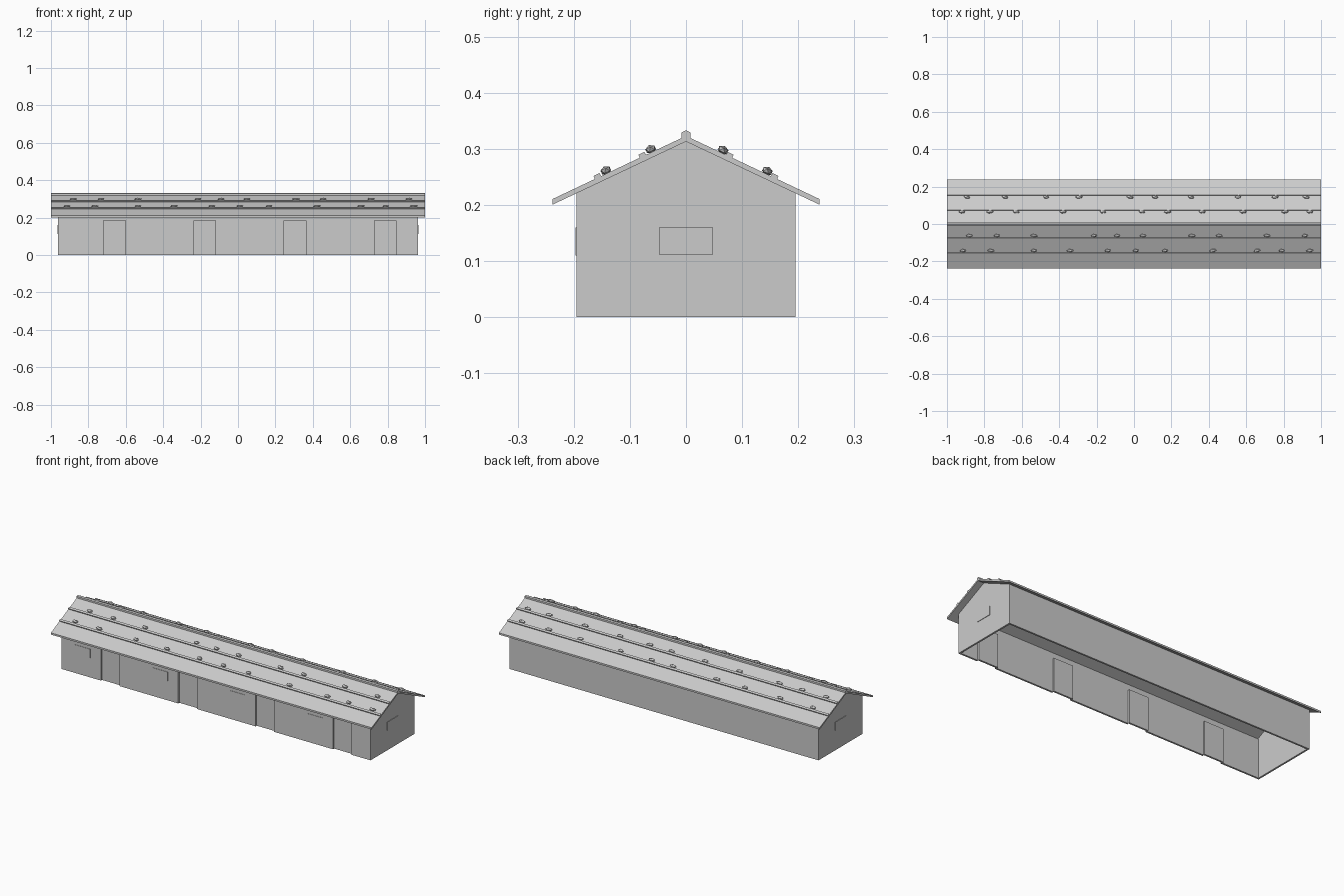
import bpy, bmesh, math, random
from mathutils import Vector, Matrix

if "Cube" in bpy.data.objects:
    bpy.data.objects.remove(bpy.data.objects["Cube"])

random.seed(4)
WX, WY, T = 0.963, 0.195, 0.01          # wall half sizes and thickness
APEX, SLOPE = 0.313, 0.473              # roof underside at ridge, fall per unit y
ROOF_T = 0.01


def finish(name, bm):
    bmesh.ops.recalc_face_normals(bm, faces=bm.faces)
    me = bpy.data.meshes.new(name)
    bm.to_mesh(me)
    bm.free()
    ob = bpy.data.objects.new(name, me)
    bpy.context.collection.objects.link(ob)
    return ob


def add_box(bm, x0, x1, y0, y1, z0, z1):
    m = Matrix.Translation(((x0 + x1) / 2, (y0 + y1) / 2, (z0 + z1) / 2))
    m = m @ Matrix.Diagonal((x1 - x0, y1 - y0, z1 - z0, 1))
    bmesh.ops.create_cube(bm, size=1, matrix=m)


def add_prism(bm, profile, x0, x1):
    """Extrude a (y, z) outline along x."""
    f = bm.faces.new([bm.verts.new((x0, y, z)) for y, z in profile])
    r = bmesh.ops.extrude_face_region(bm, geom=[f])
    vs = [v for v in r["geom"] if isinstance(v, bmesh.types.BMVert)]
    bmesh.ops.translate(bm, verts=vs, vec=(x1 - x0, 0, 0))


def under(y):
    return APEX - SLOPE * abs(y)


EAVE = under(WY)

# gable end walls
bm = bmesh.new()
gable = [(-WY, 0), (WY, 0), (WY, EAVE), (0, APEX), (-WY, EAVE)]
add_prism(bm, gable, WX - T, WX)
add_prism(bm, gable, -WX, -WX + T)
finish("gable_walls", bm)

# back wall
bm = bmesh.new()
add_box(bm, -WX + T, WX - T, WY - T, WY, 0, EAVE)
finish("back_wall", bm)

# front wall: piers and lintels around four doorways
bays = [(-1.5 + i) * 0.4825 for i in range(4)]
doors = [c + 0.063 for c in bays]
DW, DH = 0.058, 0.185
bm = bmesh.new()
x = -WX + T
for d in doors:
    add_box(bm, x, d - DW, -WY, -WY + T, 0, EAVE)
    add_box(bm, d - DW, d + DW, -WY, -WY + T, DH, EAVE)
    x = d + DW
add_box(bm, x, WX - T, -WY, -WY + T, 0, EAVE)
finish("front_wall", bm)

# recessed doors
for i, d in enumerate(doors):
    bm = bmesh.new()
    add_box(bm, d - DW - 0.003, d + DW + 0.003, -WY + T, -WY + 2 * T, 0, DH + 0.003)
    finish(f"door_{i + 1}", bm)

# shallow window panels on the front and both gables
bm = bmesh.new()
for c in bays:
    add_box(bm, c - 0.155, c - 0.06, -WY - 0.002, -WY + 0.002, 0.11, 0.16)
for s in (-1, 1):
    a, b = sorted((s * (WX - 0.002), s * (WX + 0.003)))
    add_box(bm, a, b, -0.048, 0.048, 0.112, 0.16)
finish("windows", bm)

# roof sheets
bm = bmesh.new()
E = 0.238
add_prism(bm, [(-E, under(E)), (0, APEX), (E, under(E)),
               (E, under(E) + ROOF_T), (0, APEX + ROOF_T), (-E, under(E) + ROOF_T)], -1, 1)
finish("roof", bm)

# ridge beam
bm = bmesh.new()
add_prism(bm, [(-0.008, 0.316), (0.008, 0.316), (0.008, 0.329), (0, 0.333), (-0.008, 0.329)], -1, 1)
finish("ridge_beam", bm)

# battens that hold the stones on both slopes
tilt = math.atan(SLOPE)
bm = bmesh.new()
for s in (-1, 1):
    for y in (0.077, 0.157):
        n = Vector((s * math.sin(tilt), math.cos(tilt)))
        t = Vector((s * math.cos(tilt), -math.sin(tilt)))
        o = Vector((s * y, under(y) + ROOF_T))
        add_prism(bm, [o + t * a + n * b for a, b in
                       ((-0.006, -0.002), (0.006, -0.002), (0.006, 0.006), (-0.006, 0.006))], -1, 1)
finish("roof_battens", bm)

# roof stones, one row above each batten
rows = {
    0.145: (-.893, -.69, -.47, -.294, -.021, .112, .305, .556, .754, .92),
    0.066: (-.92, -.77, -.63, -.38, -.166, .043, .18, .364, .583, .807, .94),
    -0.063: (-.88, -.733, -.535, -.214, -.09, .048, .31, .455, .711, .914),
    -0.143: (-.914, -.765, -.535, -.342, -.14, .01, .166, .422, .658, .79, .94),
}
bm = bmesh.new()
for y, xs in rows.items():
    side = math.copysign(1, y)
    for x in xs:
        k = random.uniform(0.85, 1.1)
        m = (Matrix.Translation((x, y, under(y) + ROOF_T + 0.006))
             @ Matrix.Rotation(-side * tilt, 4, 'X')
             @ Matrix.Rotation(random.uniform(-0.15, 0.15), 4, 'Z')
             @ Matrix.Diagonal((0.02 * k, 0.01, 0.008, 1)))
        bmesh.ops.create_icosphere(bm, subdivisions=1, radius=1, matrix=m)
finish("roof_stones", bm)
